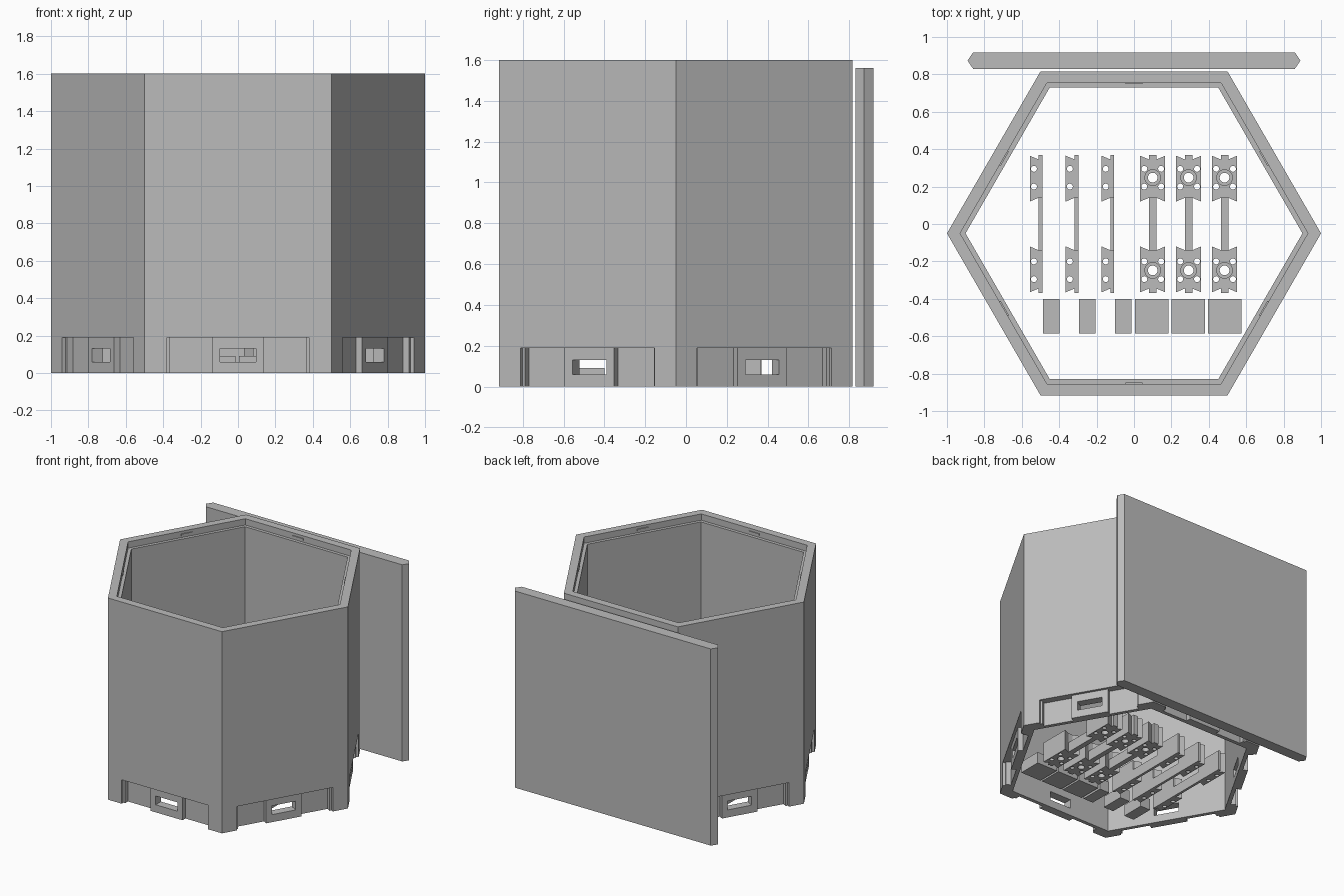
import bpy, math
from mathutils import Matrix, Vector

cube = bpy.data.objects.get("Cube")
if cube:
    bpy.data.objects.remove(cube, do_unlink=True)

grey = bpy.data.materials.new("plain grey")
grey.use_nodes = True
grey.diffuse_color = (0.5, 0.5, 0.5, 1)
grey.node_tree.nodes["Principled BSDF"].inputs["Base Color"].default_value = (0.5, 0.5, 0.5, 1)

CENTRE = Vector((0, -0.05, 0))   # middle of the hexagonal shell
APOTHEM = 0.866
HEIGHT = 1.6


def make(name, verts, faces):
    mesh = bpy.data.meshes.new(name)
    mesh.from_pydata(verts, [], faces)
    mesh.materials.append(grey)
    obj = bpy.data.objects.new(name, mesh)
    bpy.context.collection.objects.link(obj)
    return obj


def prisms(name, outlines, z0, z1):
    """Extrude one or more counter-clockwise outlines from z0 to z1."""
    verts, faces = [], []
    for pts in outlines:
        n, b = len(pts), len(verts)
        verts += [(p[0], p[1], z) for z in (z0, z1) for p in pts]
        faces.append([b + i for i in reversed(range(n))])
        faces.append([b + n + i for i in range(n)])
        for i in range(n):
            j = (i + 1) % n
            faces.append([b + i, b + j, b + n + j, b + n + i])
    return make(name, verts, faces)


def rect(x0, x1, y0, y1):
    return [(x0, y0), (x1, y0), (x1, y1), (x0, y1)]


def circle(x, y, r, n=24):
    return [(x + r * math.cos(a), y + r * math.sin(a))
            for a in (math.tau * i / n for i in range(n))]


def six_sides(outline):
    """Repeat an outline drawn against the front wall on all six walls."""
    result = []
    for k in range(6):
        spin = Matrix.Rotation(k * math.pi / 3, 3, 'Z')
        result.append([(CENTRE + spin @ Vector((x, y, 0)))[:2] for x, y in outline])
    return result


def cut(obj, cutter):
    cutter.hide_render = True
    mod = obj.modifiers.new("cut", 'BOOLEAN')
    mod.operation, mod.solver, mod.object = 'DIFFERENCE', 'EXACT', cutter
    bpy.context.view_layer.objects.active = obj
    bpy.ops.object.modifier_apply(modifier=mod.name)
    bpy.data.objects.remove(cutter, do_unlink=True)


# Hexagonal shell: rim, ledge and inner wall as rings of six corners
rings = [(0.866, 0), (0.866, HEIGHT), (0.805, HEIGHT), (0.805, HEIGHT - 0.05),
         (0.78, HEIGHT - 0.05), (0.78, 0)]
verts, faces = [], []
for apothem, z in rings:
    for k in range(6):
        a = k * math.pi / 3
        r = apothem / math.cos(math.pi / 6)
        verts.append((r * math.cos(a), CENTRE.y + r * math.sin(a), z))
for i in range(6):
    for k in range(6):
        j, m = (i + 1) % 6, (k + 1) % 6
        faces.append([i * 6 + k, i * 6 + m, j * 6 + m, j * 6 + k])
shell = make("hexagonal_shell", verts, faces)

# Stepped recess with a raised centre block at the foot of each wall
half = [(0.38, 0.02), (0.364, 0.02), (0.364, 0.057), (0.14, 0.057), (0.14, 0.02)]
right = [(x, d - APOTHEM) for x, d in half]
recess = ([(-0.38, -APOTHEM - 0.05), (0.38, -APOTHEM - 0.05)] + right
          + [(-x, y) for x, y in reversed(right)])
cut(shell, prisms("recess_cutter", six_sides(recess), -0.1, 0.19))

# Slot through each centre block
cut(shell, prisms("slot_cutter", six_sides(rect(-0.095, 0.095, -0.95, -0.7)), 0.06, 0.13))

# Thin catches under the rim
prisms("rim_catches", six_sides(rect(-0.045, 0.045, -0.806, -0.798)),
       HEIGHT - 0.035, HEIGHT - 0.02)

# Loose side panel with pointed long edges
prisms("side_panel", [[(-0.86, 0.83), (0.86, 0.83), (0.89, 0.873), (0.86, 0.918),
                       (-0.86, 0.918), (-0.89, 0.873)]], 0, 1.56)

# Connector clips: two drilled pads joined by a narrow bar
PAD_H, BAR_H = 0.16, 0.08
edge = [(0.02, 0.14), (0.067, 0.12), (0.067, 0.365), (0.02, 0.345), (0.02, 0.37)]


def clip(name, x, whole):
    left = [(-px, py) for px, py in reversed(edge)]
    pad = (edge if whole else [(0, 0.14), (0, 0.37)]) + left
    pads = [[(x + px, py) for px, py in pad],
            [(x + px, -py) for px, py in reversed(pad)]]
    obj = prisms(name + "_pads", pads, 0, PAD_H)
    sides = (-1, 1) if whole else (-1,)
    small = [circle(x + s * 0.045, e * y, 0.016, 16)
             for s in sides for e in (-1, 1) for y in (0.2, 0.295)]
    cut(obj, prisms("pin_hole_cutter", small, -0.1, PAD_H + 0.1))
    if whole:
        for r, z in ((0.026, -0.1), (0.042, PAD_H / 2)):
            bores = [circle(x, e * 0.248, r) for e in (-1, 1)]
            cut(obj, prisms("bore_cutter", bores, z, PAD_H + 0.1))
    prisms(name + "_bar", [rect(x - 0.02, x + (0.02 if whole else 0), -0.14, 0.14)], 0, BAR_H)


for i in range(3):
    clip(f"full_clip_{i + 1}", 0.1 + 0.192 * i, True)
    clip(f"half_clip_{i + 1}", -0.49 + 0.192 * i, False)
    # Plain spacer blocks in front of the clips
    x = 0.005 + 0.195 * i
    prisms(f"wide_block_{i + 1}", [rect(x, x + 0.18, -0.585, -0.4)], 0, 0.09)
    x = -0.487 + 0.193 * i
    prisms(f"narrow_block_{i + 1}", [rect(x, x + 0.088, -0.585, -0.4)], 0, 0.09)
